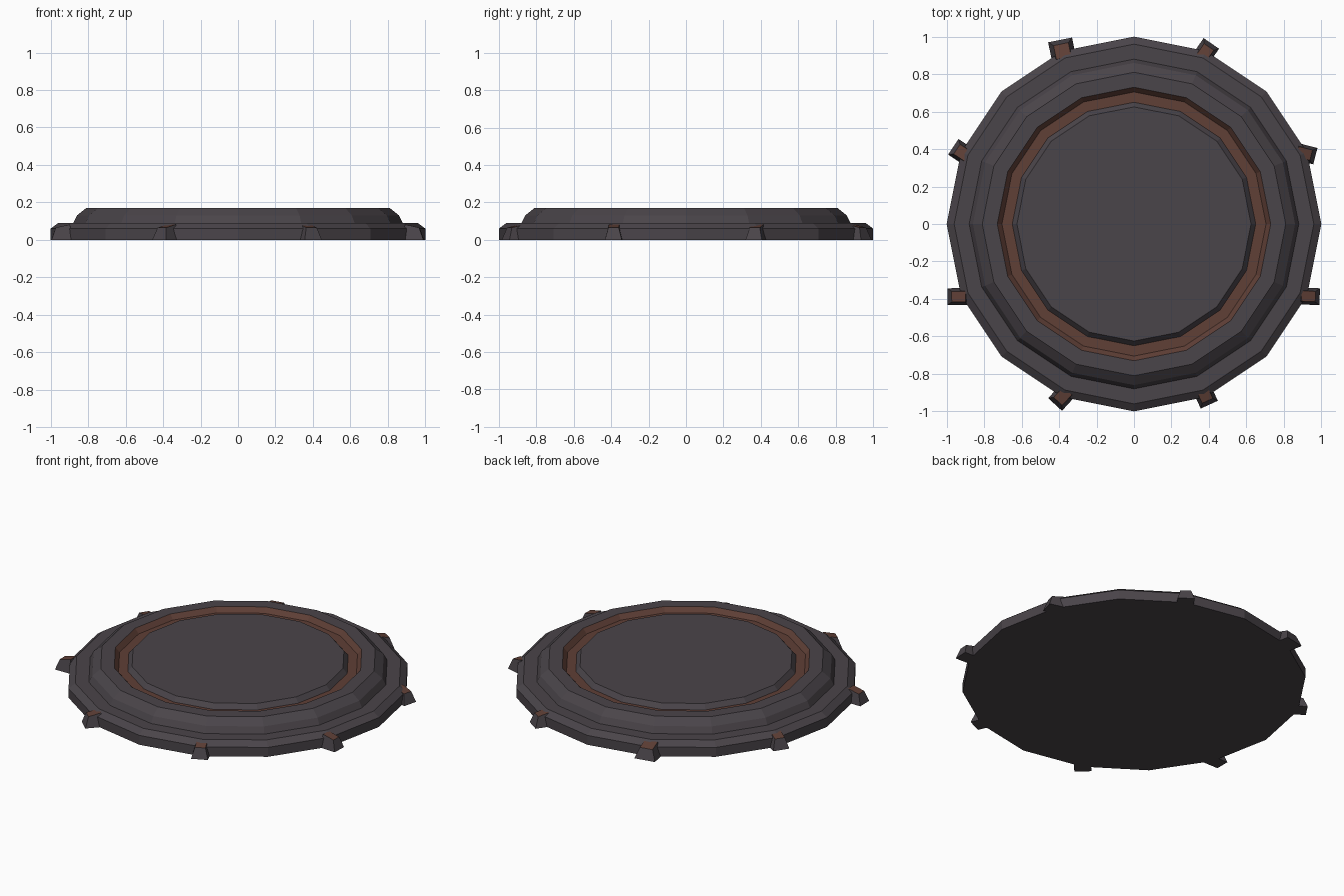
import bpy
import bmesh
from math import radians, sin, cos, pi
from mathutils import Matrix

cube = bpy.data.objects.get("Cube")
if cube:
    bpy.data.objects.remove(cube, do_unlink=True)

SIDES = 16


def material(name, color):
    mat = bpy.data.materials.new(name)
    mat.use_nodes = True
    mat.diffuse_color = color
    bsdf = mat.node_tree.nodes["Principled BSDF"]
    bsdf.inputs["Base Color"].default_value = color
    bsdf.inputs["Roughness"].default_value = 0.8
    return mat


stone = material("dark grey", (0.068, 0.058, 0.067, 1))
rust = material("rust brown", (0.115, 0.050, 0.037, 1))


def add_object(name, bm):
    bmesh.ops.recalc_face_normals(bm, faces=bm.faces)
    mesh = bpy.data.meshes.new(name)
    bm.to_mesh(mesh)
    bm.free()
    mesh.materials.append(stone)
    mesh.materials.append(rust)
    obj = bpy.data.objects.new(name, mesh)
    bpy.context.collection.objects.link(obj)
    return obj


# Round platform: stepped profile (radius, height) turned around z
profile = [(1.0, 0.0), (1.0, 0.06), (0.96, 0.09), (0.88, 0.09),
           (0.86, 0.13), (0.81, 0.17), (0.73, 0.17),
           (0.705, 0.14), (0.65, 0.14), (0.625, 0.17)]
GROOVE = (6, 7)  # profile segments painted rust

bm = bmesh.new()
rings = []
for r, z in profile:
    rings.append([bm.verts.new((r * cos(2 * pi * i / SIDES),
                                r * sin(2 * pi * i / SIDES), z))
                  for i in range(SIDES)])
for k in range(len(rings) - 1):
    for i in range(SIDES):
        j = (i + 1) % SIDES
        face = bm.faces.new((rings[k][i], rings[k][j],
                             rings[k + 1][j], rings[k + 1][i]))
        face.material_index = 1 if k in GROOVE else 0
bm.faces.new(rings[0])
bm.faces.new(rings[-1])
add_object("round_platform", bm)


# Tapered rim studs with a rust top that slopes outward
def rim_stud(name, angle, yaw, radius, width):
    bm = bmesh.new()
    bmesh.ops.create_cube(bm, size=1)
    for v in bm.verts:
        top = v.co.z > 0
        outer = v.co.x > 0
        taper = 0.62 if top else 1.0
        v.co.x *= 0.12 * taper
        v.co.y *= width * taper
        v.co.z = (0.065 if outer else 0.082) if top else 0
    bm.normal_update()
    for f in bm.faces:
        if f.normal.z > 0.8:
            f.material_index = 1
    obj = add_object(name, bm)
    a = radians(angle)
    obj.matrix_world = (Matrix.Translation((radius * cos(a), radius * sin(a), 0))
                        @ Matrix.Rotation(a + radians(yaw), 4, "Z"))


# Each stud is twisted a little differently: yaw, radius, width
studs = [(-37, 0.985, 0.09), (-12, 0.99, 0.10), (-11, 1.0, 0.13), (-11, 0.99, 0.10),
         (-22, 1.013, 0.09), (-20, 0.995, 0.10), (2, 0.985, 0.10), (20, 1.008, 0.09)]
for n, (yaw, radius, width) in enumerate(studs):
    rim_stud(f"rim_stud_{n + 1}", 22.5 + 45 * n, yaw, radius, width)
